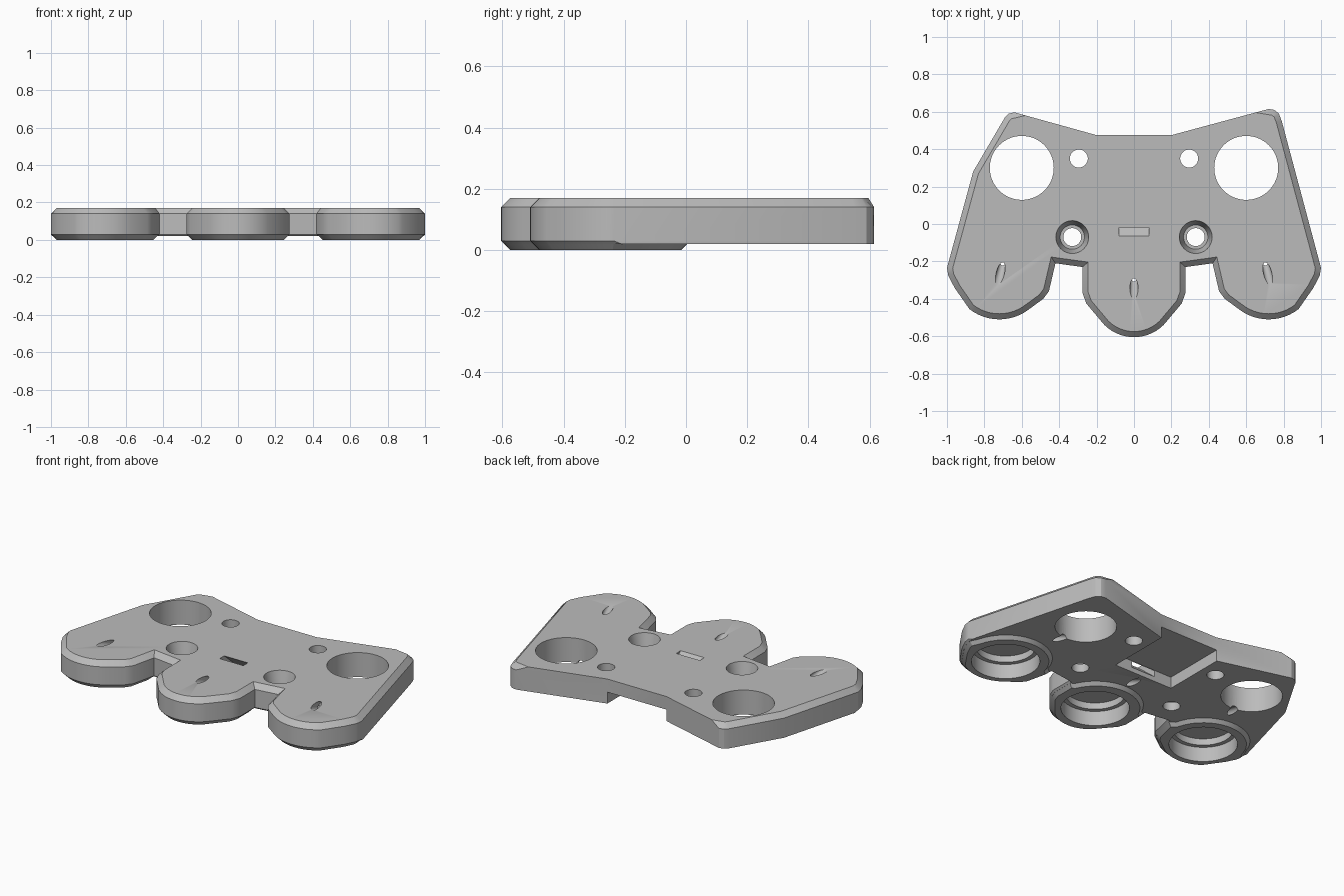
import bpy, bmesh, math
from mathutils import Vector, Matrix

cube = bpy.data.objects.get("Cube")
if cube:
    bpy.data.objects.remove(cube, do_unlink=True)

grey = bpy.data.materials.new("plain_grey")
grey.use_nodes = True
grey.diffuse_color = (0.5, 0.5, 0.5, 1)
grey.node_tree.nodes["Principled BSDF"].inputs["Base Color"].default_value = (0.5, 0.5, 0.5, 1)


def arc(cx, cy, r, a, b, n):
    angles = [math.radians(a + (b - a) * i / n) for i in range(n + 1)]
    return [(cx + r * math.cos(t), cy + r * math.sin(t)) for t in angles]


def mirrored(pts):
    return [(-x, y) for x, y in reversed(pts)]


def inset(pts, rule):
    """Move each edge of a counter-clockwise outline inward by rule(midpoint)."""
    pts = [Vector(p) for p in pts]
    lines = []
    for i, p in enumerate(pts):
        q = pts[(i + 1) % len(pts)]
        d = (q - p).normalized()
        n = Vector((-d.y, d.x))
        lines.append((p + n * rule((p + q) / 2), d, n))
    out = []
    for i in range(len(pts)):
        p, d, n = lines[i - 1]
        q, e, m = lines[i]
        den = d.x * e.y - d.y * e.x
        if abs(den) < 0.02:
            out.append(q)
        else:
            w = q - p
            out.append(p + d * ((w.x * e.y - w.y * e.x) / den))
    return out


def make_object(name, bm):
    bmesh.ops.recalc_face_normals(bm, faces=bm.faces)
    mesh = bpy.data.meshes.new(name)
    bm.to_mesh(mesh)
    bm.free()
    mesh.materials.append(grey)
    ob = bpy.data.objects.new(name, mesh)
    bpy.context.collection.objects.link(ob)
    return ob


def loft(name, levels):
    """Solid through outlines of equal length, given as (points, height)."""
    bm = bmesh.new()
    rings = [[bm.verts.new((p[0], p[1], z)) for p in pts] for pts, z in levels]
    n = len(rings[0])
    for lo, hi in zip(rings, rings[1:]):
        for i in range(n):
            j = (i + 1) % n
            bm.faces.new((lo[i], lo[j], hi[j], hi[i]))
    bm.faces.new(rings[0][::-1])
    bm.faces.new(rings[-1])
    return make_object(name, bm)


def rod(name, start, end, r1, r2=None, sides=48):
    a, b = Vector(start), Vector(end)
    turn = (b - a).to_track_quat('Z', 'Y').to_matrix().to_4x4()
    bm = bmesh.new()
    bmesh.ops.create_cone(bm, cap_ends=True, segments=sides, radius1=r1,
                          radius2=r1 if r2 is None else r2, depth=(b - a).length,
                          matrix=Matrix.Translation((a + b) / 2) @ turn)
    return make_object(name, bm)


def box(name, centre, size, tilt=0):
    bm = bmesh.new()
    bmesh.ops.create_cube(bm, size=1, matrix=Matrix.Translation(centre)
                          @ Matrix.Rotation(tilt, 4, 'X') @ Matrix.Diagonal((*size, 1)))
    return make_object(name, bm)


def combine(target, tool, operation='DIFFERENCE'):
    tool.hide_render = True
    mod = target.modifiers.new(tool.name, 'BOOLEAN')
    mod.operation, mod.solver, mod.object = operation, 'EXACT', tool
    bpy.context.view_layer.objects.active = target
    bpy.ops.object.modifier_apply(modifier=mod.name)
    bpy.data.objects.remove(tool, do_unlink=True)


# Outline of the plate: three front lobes, uneven back corners
side_lobe = ([(0.42, -0.21), (0.455, -0.36), (0.485, -0.4)]
             + arc(0.72, -0.25, 0.26, 232, 308, 12)
             + [(0.96, -0.34), (0.993, -0.275), (1, -0.235)])
mid_lobe = ([(-0.275, -0.23), (-0.275, -0.37), (-0.255, -0.425)]
            + arc(0, -0.38, 0.225, 225, 315, 14)
            + [(0.255, -0.425), (0.275, -0.37), (0.275, -0.23)])
outline = (mirrored(side_lobe) + mid_lobe + side_lobe
           + [(0.79, 0.55), (0.775, 0.59), (0.75, 0.61), (0.72, 0.615), (0.2, 0.475),
              (-0.2, 0.475), (-0.64, 0.597), (-0.67, 0.59), (-0.69, 0.57), (-0.86, 0.28)])

# Plate with a bevelled top edge, left square along the back
plate = loft("bracket_plate", [
    (inset(outline, lambda m: 0.01 if m.y < -0.15 else 0), 0.02),
    (outline, 0.03),
    (outline, 0.14),
    (inset(outline, lambda m: 0 if m.y > 0.45 and abs(m.x) < 0.5 else 0.03), 0.17)])

# Raised pads under the lobes
side_pad = side_lobe + arc(0.715, -0.255, 0.27, 15, 165, 20)
mid_pad = mid_lobe + arc(0, -0.33, 0.275, 25, 155, 20)
for pts in (side_pad, mid_pad, mirrored(side_pad)):
    combine(plate, loft("lobe_pad", [(inset(pts, lambda m: 0.03), 0),
                                     (inset(pts, lambda m: 0.001), 0.03)]), 'UNION')

# Stepped round pockets under the lobes, with slanted wire holes
for x, y, ex, ey in ((-0.715, -0.255, -0.62, 0.12), (0, -0.335, 0, 0), (0.715, -0.255, 0.62, 0.12)):
    combine(plate, rod("pocket", (x, y, -0.05), (x, y, 0.09), 0.19))
    combine(plate, rod("pocket_step", (x, y, 0.05), (x, y, 0.13), 0.165))
    top, low = Vector((x, y - 0.01, 0.17)), Vector((ex, ey, 0.02))
    reach = (low - top) * 0.3
    combine(plate, rod("wire_hole", top - reach, low + reach, 0.022, sides=24))

# Vertical holes on both sides
for s in (-1, 1):
    combine(plate, rod("large_hole", (s * 0.6, 0.3, -0.1), (s * 0.6, 0.3, 0.3), 0.171, sides=64))
    combine(plate, rod("small_hole", (s * 0.295, 0.35, -0.1), (s * 0.295, 0.35, 0.3), 0.048))
    combine(plate, rod("screw_hole", (s * 0.33, -0.07, -0.1), (s * 0.33, -0.07, 0.3), 0.048))
    combine(plate, rod("screw_seat", (s * 0.33, -0.07, 0.07), (s * 0.33, -0.07, 0.18), 0.065, 0.09))

# Recess under the back edge and the slanted slot leading into it
combine(plate, box("back_recess", (0, 0.33, 0), (0.4, 0.5, 0.18)))
combine(plate, box("strap_slot", (0, 0.03, 0.11), (0.16, 0.34, 0.028), math.radians(-40)))

bpy.ops.object.select_all(action='DESELECT')
plate.select_set(True)
bpy.context.view_layer.objects.active = plate
bpy.ops.object.shade_smooth_by_angle(angle=math.radians(25))
